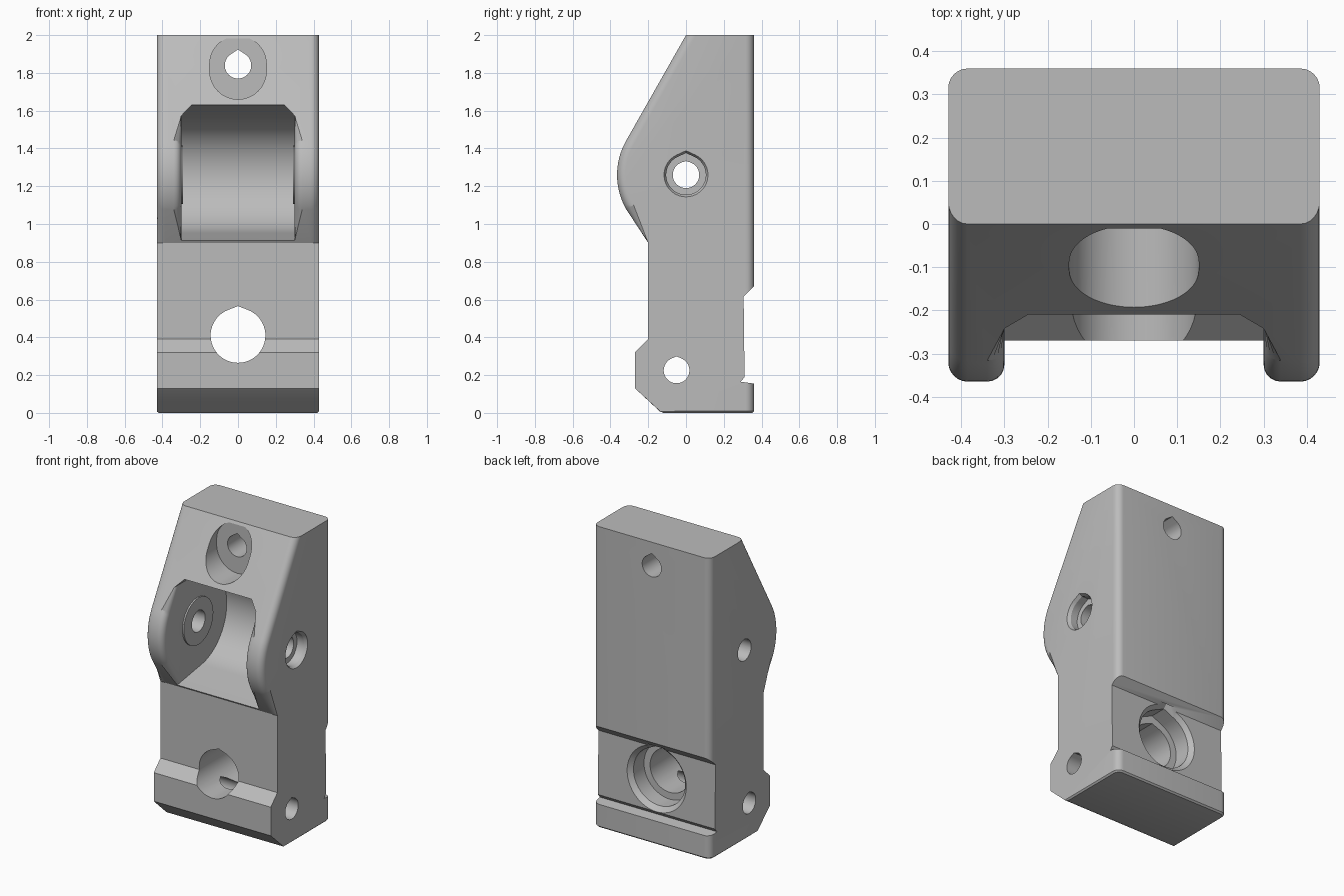
import bpy
import bmesh
from math import radians, cos, sin, acos, pi

cube = bpy.data.objects.get("Cube")
if cube:
    bpy.data.objects.remove(cube, do_unlink=True)

HALF = 0.43        # half width of the block
EAR = 0.30         # inner face of each ear
PIVOT = (0.0, 1.26)


def arc(centre, r, start, end, n):
    steps = [radians(start + (end - start) * i / n) for i in range(n + 1)]
    return [(centre[0] + r * cos(a), centre[1] + r * sin(a)) for a in steps]


def teardrop(centre, r, peak=1.1):
    """Circle with a shallow pointed roof."""
    a = acos(1 / peak) * 180 / pi
    return arc(centre, r, 90 + a, 450 - a, 40) + [(centre[0], centre[1] + r * peak)]


def prism(name, axis, a, pts, b, pts_b=None):
    """Solid between two outlines placed at a and b on the x or y axis."""
    def place(t, p):
        return (t, p[0], p[1]) if axis == "x" else (p[0], t, p[1])
    bm = bmesh.new()
    la = [bm.verts.new(place(a, p)) for p in pts]
    lb = [bm.verts.new(place(b, p)) for p in (pts_b or pts)]
    bm.faces.new(la)
    bm.faces.new(lb)
    n = len(la)
    for i in range(n):
        j = (i + 1) % n
        bm.faces.new((la[i], la[j], lb[j], lb[i]))
    bmesh.ops.recalc_face_normals(bm, faces=bm.faces[:])
    mesh = bpy.data.meshes.new(name)
    bm.to_mesh(mesh)
    bm.free()
    obj = bpy.data.objects.new(name, mesh)
    bpy.context.collection.objects.link(obj)
    return obj


def combine(target, tool, operation="DIFFERENCE"):
    """Apply a boolean and remove the tool."""
    mod = target.modifiers.new(tool.name, "BOOLEAN")
    mod.operation = operation
    mod.solver = "EXACT"
    mod.object = tool
    bpy.context.view_layer.objects.active = target
    bpy.ops.object.modifier_apply(modifier=mod.name)
    bpy.data.objects.remove(tool, do_unlink=True)


def round_edges(obj, rule, size, segments):
    bm = bmesh.new()
    bm.from_mesh(obj.data)
    edges = [e for e in bm.edges if rule(e.verts[0].co, e.verts[1].co)]
    bmesh.ops.bevel(bm, geom=edges, offset=size, segments=segments,
                    profile=0.5, affect="EDGES", clamp_overlap=True)
    bm.to_mesh(obj.data)
    bm.free()


def near(a, b):
    return abs(a - b) < 0.002


# Main block: side profile with a round bulge for the ears
profile = [(-0.13, 0), (0.36, 0), (0.36, 2), (0, 2)]
profile += arc(PIVOT, 0.365, 150, 210, 20)
profile += [(-0.2, 0.9), (-0.2, 0.39), (-0.27, 0.32), (-0.27, 0.13)]
body = prism("bracket_body", "x", -HALF, profile, HALF)


def outer_edge(p, q):
    if not (near(abs(p.x), HALF) and near(p.x, q.x)):
        return False
    back = near(p.y, 0.36) and near(q.y, 0.36)
    front = max(p.y, q.y) < 0.01 and min(p.z, q.z) > 0.89
    return back or front


round_edges(body, outer_edge, 0.045, 6)
round_edges(body, lambda p, q: p.z < 0.001 and q.z < 0.001, 0.01, 1)

# Round pocket between the ears, with clipped upper corners
pocket = prism("pocket", "x", -EAR, arc(PIVOT, 0.31, -81, 76, 40)
               + [(-0.6, 1.727), (-0.6, 0.852)], EAR)
clip = prism("pocket_clip", "y", -1,
             [(-0.4, 0.5), (0.4, 0.5), (0.4, 1.47), (0.245, 1.63),
              (-0.245, 1.63), (-0.4, 1.47)], 1)
combine(pocket, clip, "INTERSECT")
combine(body, pocket)
round_edges(body, lambda p, q: near(abs(p.x), EAR) and near(p.x, q.x)
            and max(p.y, q.y) < -0.19, 0.04, 5)

# Thin bosses on the inner ear faces
for side in (-1, 1):
    boss = prism("ear_boss", "x", side * 0.29, arc(PIVOT, 0.155, 0, 351, 39), side * 0.34)
    combine(body, boss, "UNION")

# Pivot hole with a stepped recess on the left side
combine(body, prism("pivot_hole", "x", -0.6, teardrop(PIVOT, 0.07, 1.04), 0.6))
combine(body, prism("pivot_recess", "x", 0.36, teardrop(PIVOT, 0.105), 0.5))
combine(body, prism("pivot_recess_rim", "x", 0.41, teardrop(PIVOT, 0.105),
                    0.44, teardrop(PIVOT, 0.122)))

# Lower cross hole
combine(body, prism("cross_hole", "x", -0.6, teardrop((-0.05, 0.225), 0.068), 0.6))

# Clamping groove across the back
combine(body, prism("back_groove", "x", -0.6,
                    [(0.5, 0.155), (0.36, 0.155), (0.29, 0.165), (0.31, 0.19),
                     (0.305, 0.615), (0.36, 0.67), (0.5, 0.80)], 0.6))

# Large lower hole with a recess opening to the back
LOW = (0, 0.41)
combine(body, prism("lower_hole", "y", -0.6, teardrop(LOW, 0.145, 1.07), 0.6))
combine(body, prism("lower_recess", "y", 0.17, teardrop(LOW, 0.19), 0.5))
combine(body, prism("lower_recess_rim", "y", 0.28, teardrop(LOW, 0.19),
                    0.32, teardrop(LOW, 0.23)))

# Upper screw hole with an elongated recess in the slope
combine(body, prism("screw_hole", "y", -0.6, teardrop((0, 1.84), 0.07, 1.2), 0.6))
slot = arc((0, 1.845), 0.15, 0, 180, 24) + arc((0, 1.81), 0.15, 180, 360, 24)
combine(body, prism("screw_recess", "y", -0.6, slot, -0.01))

# Plain grey finish
grey = bpy.data.materials.new("plain_grey")
colour = (0.5, 0.5, 0.5, 1)
grey.use_nodes = True
grey.diffuse_color = colour
grey.node_tree.nodes["Principled BSDF"].inputs["Base Color"].default_value = colour
body.data.materials.clear()
body.data.materials.append(grey)
for poly in body.data.polygons:
    poly.material_index = 0

bpy.ops.object.select_all(action="DESELECT")
body.select_set(True)
bpy.context.view_layer.objects.active = body
bpy.ops.object.shade_smooth_by_angle(angle=radians(25))
